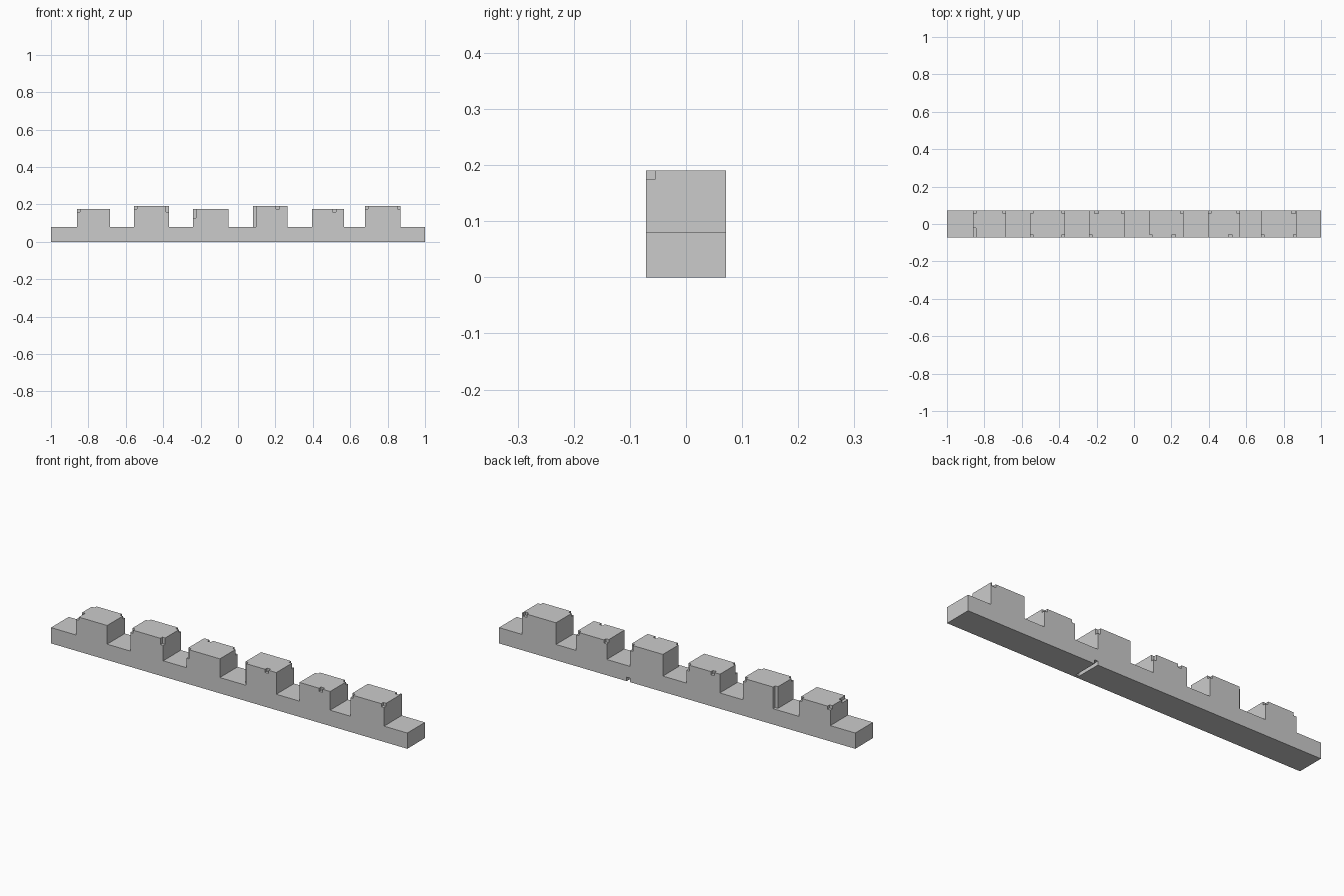
import bpy, bmesh
from mathutils import Matrix

if "Cube" in bpy.data.objects:
    bpy.data.objects.remove(bpy.data.objects["Cube"])

HALF = 0.071      # half thickness of the wall
BASE = 0.08       # height of the low wall
CHIP = 0.016      # size of a chipped notch
merlons = [(-0.86, -0.685, 0.175), (-0.555, -0.37, 0.19), (-0.24, -0.052, 0.175),
           (0.08, 0.265, 0.19), (0.395, 0.567, 0.175), (0.68, 0.87, 0.19)]

def finish(name, bm):
    me = bpy.data.meshes.new(name)
    bmesh.ops.recalc_face_normals(bm, faces=bm.faces)
    bm.to_mesh(me)
    bm.free()
    ob = bpy.data.objects.new(name, me)
    bpy.context.collection.objects.link(ob)
    return ob

def box(bm, x0, x1, y0, y1, z0, z1):
    m = (Matrix.Translation(((x0 + x1) / 2, (y0 + y1) / 2, (z0 + z1) / 2))
         @ Matrix.Diagonal((x1 - x0, y1 - y0, z1 - z0, 1)))
    bmesh.ops.create_cube(bm, size=1, matrix=m)

# crenellated wall: one stepped outline extruded through its thickness
outline = [(-1, 0), (-1, BASE)]
for a, b, t in merlons:
    outline += [(a, BASE), (a, t), (b, t), (b, BASE)]
outline += [(1, BASE), (1, 0)]
bm = bmesh.new()
face = bm.faces.new([bm.verts.new((x, -HALF, z)) for x, z in outline])
ext = bmesh.ops.extrude_face_region(bm, geom=[face])
bmesh.ops.translate(bm, vec=(0, 2 * HALF, 0),
                    verts=[v for v in ext["geom"] if isinstance(v, bmesh.types.BMVert)])
wall = finish("battlement_wall", bm)

# chips: merlon index, place (L, R or x centre), side (-1 front, 1 back), height, depth
chips = [(0, "L", -1, CHIP, 0.05), (0, "L", 1, CHIP, CHIP), (0, "R", 1, CHIP, CHIP),
         (1, "L", -1, CHIP, CHIP), (1, "R", -1, 0.032, CHIP),
         (1, "L", 1, 0.11, CHIP), (1, "R", 1, CHIP, CHIP),
         (2, "L", -1, 0.047, CHIP), (2, -0.2, 1, CHIP, CHIP), (2, "R", 1, 0.03, CHIP),
         (3, "L", -1, 0.11, CHIP), (3, 0.212, -1, CHIP, CHIP), (3, "R", 1, 0.03, CHIP),
         (4, 0.515, -1, CHIP, CHIP), (4, "L", 1, CHIP, CHIP), (4, "R", 1, CHIP, CHIP),
         (5, "L", -1, CHIP, CHIP), (5, "R", -1, CHIP, CHIP), (5, 0.853, 1, CHIP, CHIP)]
bm = bmesh.new()
for i, place, side, h, d in chips:
    a, b, top = merlons[i]
    if place == "L":
        x0, x1 = a - 0.01, a + CHIP
    elif place == "R":
        x0, x1 = b - CHIP, b + 0.01
    else:
        x0, x1 = place - 0.01, place + 0.01
    y0, y1 = sorted((side * (HALF - d), side * (HALF + 0.01)))
    box(bm, x0, x1, y0, y1, top - h, top + 0.01)
# groove under the wall, open at the back
box(bm, 0.265, 0.283, -HALF + CHIP, HALF + 0.01, -0.01, 0.02)
cutter = finish("chip_cutters", bm)
cutter.hide_render = True
cutter.hide_viewport = True

cut = wall.modifiers.new("chips", "BOOLEAN")
cut.operation = "DIFFERENCE"
cut.solver = "EXACT"
cut.object = cutter
